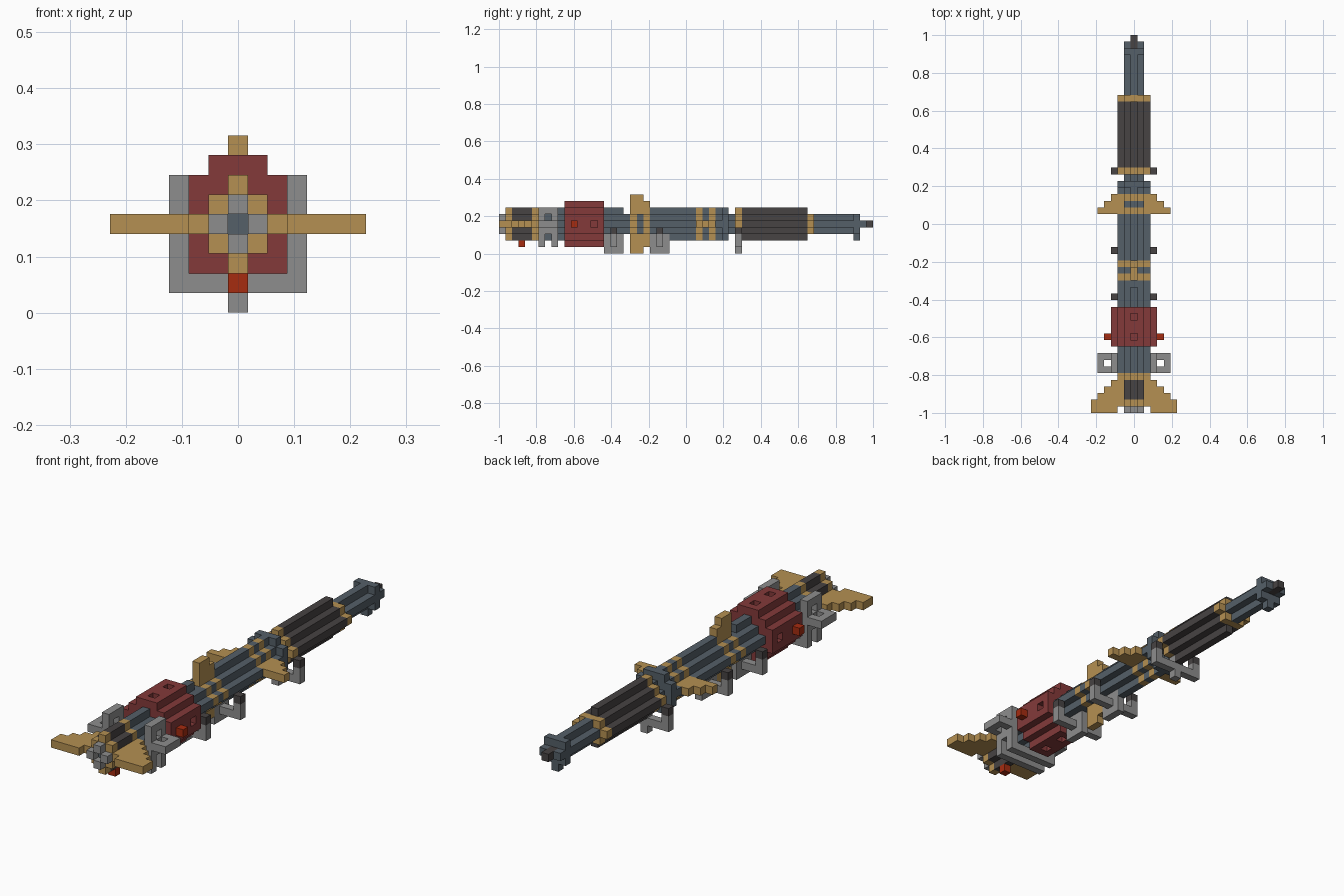
import bpy, bmesh
from mathutils import Vector

if "Cube" in bpy.data.objects:
    bpy.data.objects.remove(bpy.data.objects["Cube"])

U = 2 / 57          # block size; cells are (x, y, z) with x mirrored, z measured from the barrel axis
AXIS = 4.5 * U      # height of the barrel axis

COLOURS = {
    "steel": (0.090, 0.115, 0.138), "brass": (0.46, 0.28, 0.085),
    "dark_red": (0.23, 0.042, 0.042), "grey": (0.27, 0.27, 0.27),
    "charcoal": (0.063, 0.056, 0.056), "orange_red": (0.38, 0.025, 0.005),
}
mats = {}
for name, c in COLOURS.items():
    mats[name] = bpy.data.materials.new(name)
    mats[name].diffuse_color = (*c, 1)

owner = {}          # cell -> (part, colour); later parts replace earlier ones


def box(part, colour, xs, ys, zs):
    """Fill a block of cells, mirrored in x. Ranges are inclusive."""
    for x in range(xs[0], xs[1] + 1):
        for y in range(ys[0], ys[1] + 1):
            for z in range(zs[0], zs[1] + 1):
                owner[(x, y, z)] = owner[(-x, y, z)] = (part, colour)


def rod(part, colour, y0, y1, rule):
    """Sweep a cross-section given by a rule on (|x|, |z|)."""
    for x in range(-3, 4):
        for z in range(-3, 4):
            if rule(abs(x), abs(z)):
                for y in range(y0, y1 + 1):
                    owner[(x, y, z)] = (part, colour)


def diamond(x, z): return x + z <= 2
def flat_diamond(x, z): return x + z <= 2 and z < 2
def plus(x, z): return x + z <= 1
def collar(x, z): return x <= 2 and z <= 2 and x + z <= 3
def drum(x, z): return x <= 3 and z <= 3 and x + z <= 4


# Main body, along the length
rod("nose_prongs", "grey", 0, 0, lambda x, z: x + z == 1)
rod("front_collar", "brass", 1, 5, diamond)
rod("front_grip", "charcoal", 2, 4, lambda x, z: x + z == 2 and z > 0)
rod("barrel", "steel", 6, 34, diamond)
rod("barrel", "steel", 1, 1, lambda x, z: x + z == 0)
rod("rear_collar", "steel", 34, 34, collar)
rod("barrel_neck", "steel", 35, 35, plus)
rod("grip_ring", "brass", 36, 36, diamond)
rod("rear_grip", "charcoal", 37, 46, diamond)
rod("grip_cap", "brass", 47, 47, flat_diamond)
rod("tail_rod", "steel", 48, 53, plus)
rod("tail_head", "steel", 54, 54, lambda x, z: x <= 1 and z <= 1)
box("tail_head", "steel", (0, 0), (54, 54), (-2, -2))
box("tail_head", "steel", (0, 1), (55, 55), (0, 0))
box("tail_pin", "charcoal", (0, 0), (55, 56), (0, 0))
for s in (-2, 2):   # notch ahead of the upright guard
    owner.pop((0, 19, s))

# Stepped fins at the nose and the trigger stud
for y, w in enumerate((6, 6, 5, 4, 3, 2)):
    box("nose_fin", "brass", (3 if y == 0 else 2, w), (y, y), (0, 0)) if w > 2 else None
box("front_stud", "orange_red", (0, 0), (3, 3), (-3, -3))

# Twin frames with side handles
for y in (6, 8):
    box("side_frame", "grey", (3, 3), (y, y), (-3, 2))
    box("side_frame", "grey", (0, 3), (y, y), (-3, -3))
    box("side_handle", "grey", (4, 4), (y, y), (0, 0))
box("side_frame", "grey", (3, 3), (7, 7), (-1, 0))
box("side_frame", "grey", (3, 3), (7, 7), (2, 2))
box("side_handle", "grey", (5, 5), (6, 8), (0, 0))

# Red drum with dents and side knobs
rod("drum", "dark_red", 10, 15, drum)
for y in (11, 14):
    for cell in ((0, y, 3), (0, y, -3), (3, y, 0), (-3, y, 0)):
        owner.pop(cell)
box("drum_knob", "orange_red", (3, 4), (11, 11), (0, 0))

# Upright guard: two rings and a tall fin
for y in (20, 22):
    rod("upright_guard", "brass", y, y, diamond)
for s in (-1, 1):
    for y, h in ((20, 4), (21, 4), (22, 3)):
        for z in range(2, h + 1):
            owner[(0, y, s * z)] = ("upright_guard", "brass")

# Flat guard: two rings and stepped wings
for y in (30, 32):
    rod("flat_guard", "brass", y, y, diamond)
for y, w in ((30, 5), (31, 4), (32, 3)):
    box("flat_guard", "brass", (2, w), (y, y), (0, 0))

# Lower brackets: cross bar, arms, dark tips and keel
for y, keel in ((17, 1), (24, 1), (36, 0)):
    box("bracket", "grey", (0, 3), (y, y), (-3, -3))
    box("bracket", "grey", (3, 3), (y, y), (-3, -2))
    box("bracket_tip", "charcoal", (3, 3), (y, y), (-1, -1))
    box("bracket_keel", "grey", (0, 0), (y - keel, y + keel), (-3, -2))
    box("bracket_keel", "grey", (0, 0), (y - keel, y + keel), (-4, -4))

# Turn each part into one mesh made of its exposed block faces
AXES = (Vector((1, 0, 0)), Vector((0, 1, 0)), Vector((0, 0, 1)))
parts = {}
for cell, key in owner.items():
    parts.setdefault(key, []).append(cell)
for (part, colour), cells in parts.items():
    bm = bmesh.new()
    for cell in cells:
        mid = Vector((cell[0] * U, (cell[1] - 28) * U, cell[2] * U + AXIS))
        for i in range(3):
            for s in (-1, 1):
                n = AXES[i] * s
                if tuple(int(a + b) for a, b in zip(cell, n)) in owner:
                    continue
                u = AXES[(i + 1) % 3] * s
                v = AXES[(i + 2) % 3]
                corners = [mid + (n + u * a + v * b) * (U / 2)
                           for a, b in ((-1, -1), (1, -1), (1, 1), (-1, 1))]
                bm.faces.new([bm.verts.new(p) for p in corners])
    bmesh.ops.remove_doubles(bm, verts=bm.verts, dist=1e-4)
    mesh = bpy.data.meshes.new(part)
    bm.to_mesh(mesh)
    bm.free()
    mesh.materials.append(mats[colour])
    bpy.context.collection.objects.link(bpy.data.objects.new(part, mesh))

for m in bpy.data.materials:
    if m.users and not m.is_grease_pencil:
        m.use_nodes = True
        m.node_tree.nodes["Principled BSDF"].inputs["Base Color"].default_value = m.diffuse_color
